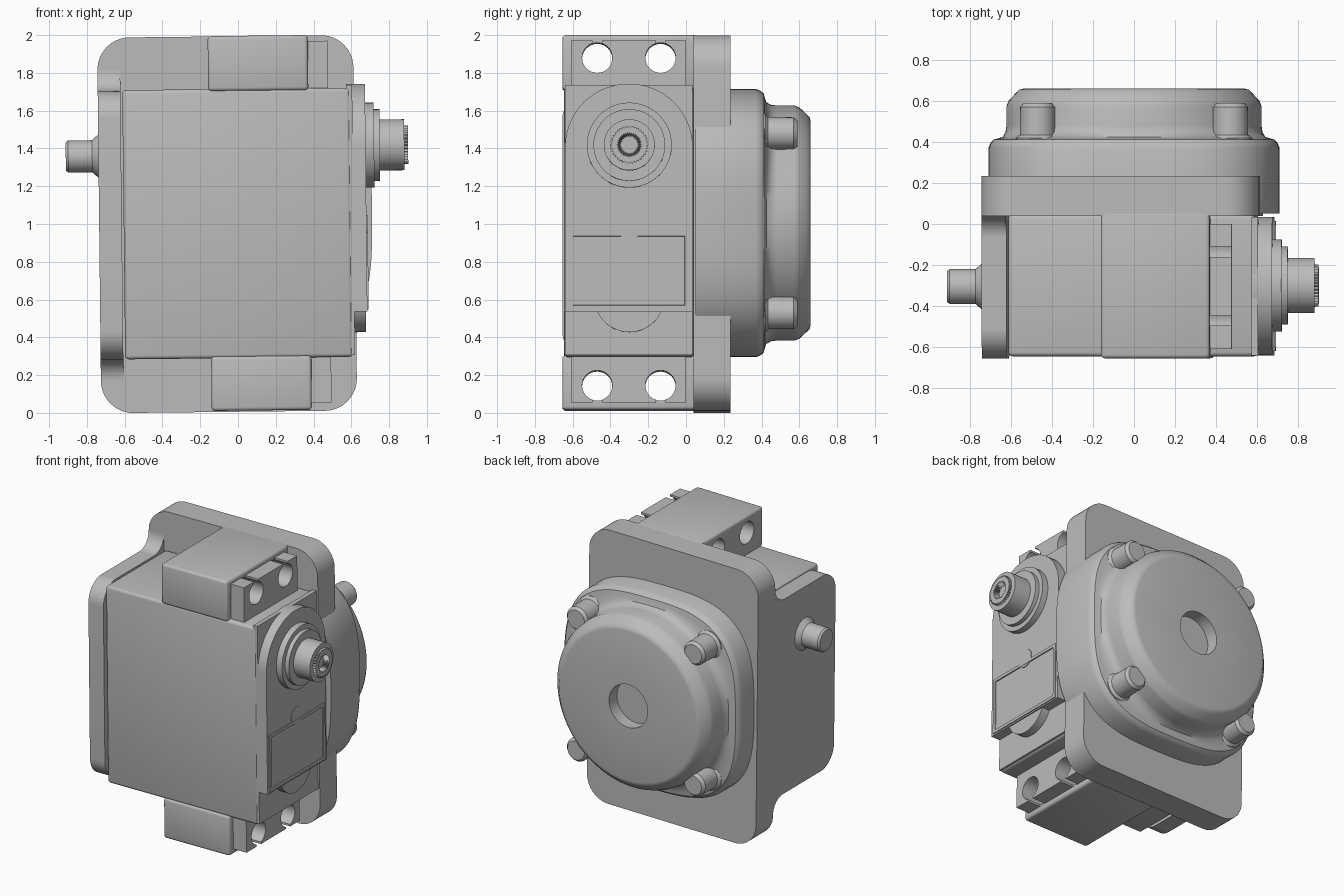
import bpy, bmesh, math
from mathutils import Vector, Matrix

cube = bpy.data.objects.get("Cube")
if cube:
    bpy.data.objects.remove(cube, do_unlink=True)

GREY = (0.5, 0.5, 0.5, 1.0)
mat = bpy.data.materials.new("plain grey")
mat.use_nodes = True
mat.diffuse_color = GREY
mat.node_tree.nodes["Principled BSDF"].inputs["Base Color"].default_value = GREY

SHAFT_Y = -0.3
PUMP_Z = 1.005
tilted = []          # the actuator and its bracket lean very slightly


def finish(name, bm, tilt=True):
    bmesh.ops.recalc_face_normals(bm, faces=bm.faces)
    mesh = bpy.data.meshes.new(name)
    bm.to_mesh(mesh)
    bm.free()
    mesh.materials.append(mat)
    ob = bpy.data.objects.new(name, mesh)
    bpy.context.collection.objects.link(ob)
    if tilt:
        tilted.append(ob)
    return ob


def place(axis, d, u, v):
    return (d, u, v) if axis == "x" else (u, d, v)


def box(name, x, y, z, bevel=0.0, tilt=True):
    bm = bmesh.new()
    bmesh.ops.create_cube(bm, size=1)
    for v in bm.verts:
        for i, (lo, hi) in enumerate((x, y, z)):
            v.co[i] = lo if v.co[i] < 0 else hi
    if bevel:
        bmesh.ops.bevel(bm, geom=bm.edges[:], offset=bevel, segments=3,
                        profile=0.5, affect="EDGES")
    return finish(name, bm, tilt)


def rounded(corners, steps=10):
    """Outline whose corners (u, v, radius) are rounded with arcs."""
    pts = []
    for i, (u, v, r) in enumerate(corners):
        p = Vector((u, v))
        if not r:
            pts.append(p)
            continue
        a = (Vector(corners[i - 1][:2]) - p).normalized()
        b = (Vector(corners[(i + 1) % len(corners)][:2]) - p).normalized()
        half = a.angle(b) / 2
        c = p + (a + b).normalized() * r / math.sin(half)
        s = p + a * r / math.tan(half) - c
        e = p + b * r / math.tan(half) - c
        pts += [c + s.lerp(e, k / steps).normalized() * r for k in range(steps + 1)]
    return pts


def prism(name, axis, pts, d0, d1):
    bm = bmesh.new()
    face = bm.faces.new([bm.verts.new(place(axis, d0, u, v)) for u, v in pts])
    out = bmesh.ops.extrude_face_region(bm, geom=[face])
    moved = [g for g in out["geom"] if isinstance(g, bmesh.types.BMVert)]
    bmesh.ops.translate(bm, verts=moved, vec=place(axis, d1 - d0, 0, 0))
    return finish(name, bm)


def loft(name, axis, centre, rings, n=48, teeth=0.0, tilt=True):
    """Rings of (distance, radius[, roundness exponent]) joined along an axis."""
    bm = bmesh.new()
    loops = []
    for d, r, *power in rings:
        p = power[0] if power else 2
        loop = []
        for k in range(n):
            c, s = math.cos(math.tau * k / n), math.sin(math.tau * k / n)
            q = r * (abs(c) ** p + abs(s) ** p) ** (-1 / p) - teeth * (k % 2)
            loop.append(bm.verts.new(place(axis, d, centre[0] + q * c, centre[1] + q * s)))
        loops.append(loop)
    for a, b in zip(loops, loops[1:]):
        for k in range(n):
            bm.faces.new((a[k], a[(k + 1) % n], b[(k + 1) % n], b[k]))
    bm.faces.new(loops[0])
    bm.faces.new(loops[-1])
    return finish(name, bm, tilt)


def cut(ob, cutters):
    for cutter in cutters:
        mod = ob.modifiers.new("cut", "BOOLEAN")
        mod.operation = "DIFFERENCE"
        mod.solver = "EXACT"
        mod.object = cutter
        bpy.context.view_layer.objects.active = ob
        bpy.ops.object.modifier_apply(modifier=mod.name)


# Bracket: back plate and filleted side plate
prism("back_plate", "y", rounded([(-0.735, 0.006, 0.17), (0.62, 0.006, 0.17),
                                  (0.62, 1.994, 0.17), (-0.735, 1.994, 0.17)]), 0.04, 0.235)
prism("side_plate", "x", rounded([(0.1, 0.18, 0), (0.04, 0.18, 0), (0.04, 0.29, 0.11),
                                  (-0.655, 0.29, 0.15), (-0.655, 1.71, 0.15),
                                  (0.04, 1.71, 0.11), (0.04, 1.82, 0), (0.1, 1.82, 0)]),
      -0.735, -0.615)

# Actuator case and end cover
box("case", (-0.605, 0.6), (-0.645, 0.045), (0.29, 1.715), 0.02)
prism("end_cover", "x", rounded([(-0.64, 0.53, 0), (0.035, 0.53, 0),
                                 (0.035, 1.735, 0.335), (-0.64, 1.735, 0.335)], 16), 0.58, 0.68)
box("cover_backing", (0.58, 0.612), (-0.64, 0.035), (0.3, 1.73))
loft("cover_lower_disc", "x", (SHAFT_Y, 0.606), [(0.58, 0.186), (0.672, 0.186)])
loft("cover_tab", "x", (SHAFT_Y, 0.975), [(0.67, 0.065), (0.685, 0.065)], 32)

# Framed panel on the end cover
panel = box("cover_panel", (0.67, 0.687), (-0.62, 0.015), (0.54, 0.95))
bm = bmesh.new()
bm.from_mesh(panel.data)
outer = [f for f in bm.faces if f.normal.x > 0.9]
bmesh.ops.inset_region(bm, faces=outer, thickness=0.03)
bmesh.ops.inset_region(bm, faces=outer, thickness=0.002, depth=-0.008)
bm.to_mesh(panel.data)
bm.free()

# Mounting ears and slotted flanges, top and bottom
for name, ear_z, flange_z, hole_z, slot_z in (
        ("upper", (1.705, 1.996), (1.7, 1.965), 1.875, (1.87, 2.1)),
        ("lower", (0.012, 0.3), (0.05, 0.31), 0.14, (-0.1, 0.14))):
    ear = box(name + "_ear", (-0.15, 0.38), (-0.655, 0.06), ear_z, 0.018)
    flange = box(name + "_flange", (0.37, 0.485), (-0.61, 0.0), flange_z)
    for y in (-0.47, -0.135):
        hole = loft("hole_cutter", "x", (y, hole_z), [(-0.5, 0.08), (0.7, 0.08)], 32)
        slot = box("slot_cutter", (0.381, 0.7), (y - 0.025, y + 0.025), slot_z)
        cut(ear, [hole])
        cut(flange, [hole, slot])
        for c in (hole, slot):
            tilted.remove(c)
            bpy.data.objects.remove(c, do_unlink=True)

# Output shaft with stepped collar and toothed tip
loft("shaft", "x", (SHAFT_Y, 1.41),
     [(0.6, 0.225), (0.725, 0.225), (0.725, 0.19), (0.755, 0.19),
      (0.755, 0.135), (0.885, 0.135), (0.885, 0.08), (0.885, 0.06), (0.85, 0.05)])
loft("shaft_teeth", "x", (SHAFT_Y, 1.41),
     [(0.87, 0.102), (0.905, 0.102), (0.905, 0.065), (0.86, 0.05)], 72, 0.01)

# Pivot pin on the side plate
loft("pivot_pin", "x", (SHAFT_Y - 0.005, 1.367),
     [(-0.7, 0.115), (-0.735, 0.115), (-0.768, 0.085), (-0.895, 0.085), (-0.908, 0.074)])

# Round housing: bulging square base, drum and recessed centre
loft("housing", "y", (0, PUMP_Z),
     [(0.05, 0.71, 3.1), (0.37, 0.71, 3.1), (0.395, 0.7, 3.1), (0.412, 0.685, 3.1),
      (0.418, 0.66, 3), (0.425, 0.64, 2.4), (0.45, 0.626, 2.1), (0.48, 0.622),
      (0.575, 0.622), (0.6, 0.612), (0.64, 0.575), (0.655, 0.56), (0.66, 0.54),
      (0.66, 0.155), (0.57, 0.155)], 96, tilt=False)
for side, x in (("left", 0.47), ("right", -0.47)):
    for level, z in (("upper", 0.475), ("lower", -0.475)):
        loft(f"{level}_{side}_screw", "y", (x, PUMP_Z + z),
             [(0.38, 0.105), (0.42, 0.105), (0.435, 0.087), (0.57, 0.085), (0.59, 0.068)],
             32, tilt=False)

# Lean the actuator and bracket, then smooth everything
pivot = Matrix.Translation((0, 0, 1))
lean = pivot @ Matrix.Rotation(-0.011, 4, "Y") @ pivot.inverted()
for ob in tilted:
    ob.data.transform(lean)
bpy.ops.object.select_all(action="DESELECT")
for ob in bpy.context.collection.objects:
    if ob.type == "MESH":
        ob.select_set(True)
        bpy.context.view_layer.objects.active = ob
bpy.ops.object.shade_smooth_by_angle(angle=math.radians(35))
